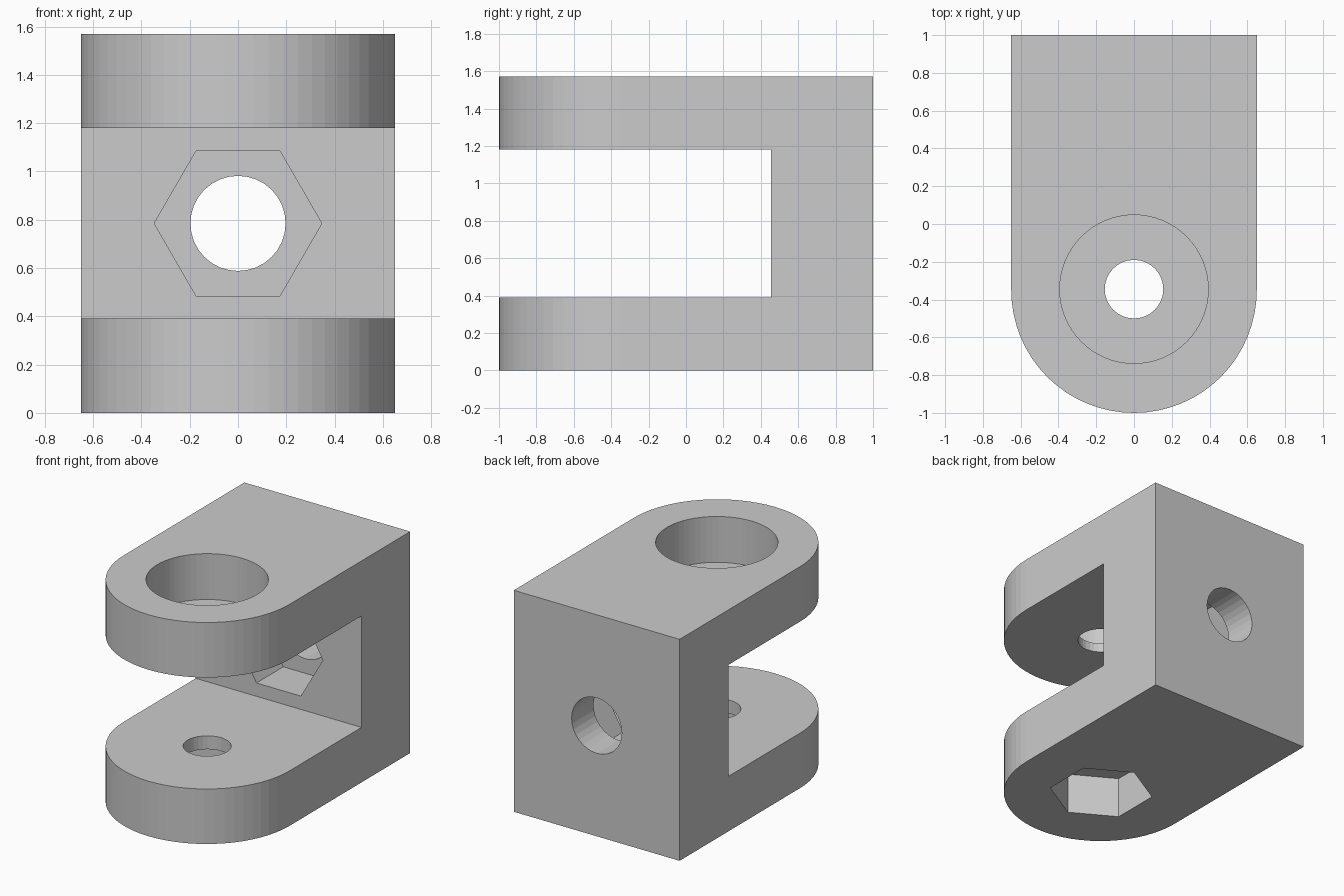
import bpy, bmesh
from math import pi, sin, cos, radians
from mathutils import Matrix, Vector

if "Cube" in bpy.data.objects:
    bpy.data.objects.remove(bpy.data.objects["Cube"])

W, H, R = 0.65, 1.57, 0.65        # half width, height, nose radius
PIVOT_Y = -0.345                  # axis of the vertical bolt
MID_Z = H / 2                     # axis of the horizontal bolt
SLOT_Z0, SLOT_Z1, SLOT_Y = 0.39, 1.18, 0.455


def make_object(name, bm):
    bmesh.ops.recalc_face_normals(bm, faces=bm.faces)
    mesh = bpy.data.meshes.new(name)
    bm.to_mesh(mesh)
    bm.free()
    obj = bpy.data.objects.new(name, mesh)
    bpy.context.collection.objects.link(obj)
    return obj


def prism(name, points, z0, z1):
    """Extrude an xy outline from z0 to z1."""
    bm = bmesh.new()
    face = bm.faces.new([bm.verts.new((x, y, z0)) for x, y in points])
    ext = bmesh.ops.extrude_face_region(bm, geom=[face])
    verts = [g for g in ext["geom"] if isinstance(g, bmesh.types.BMVert)]
    bmesh.ops.translate(bm, verts=verts, vec=(0, 0, z1 - z0))
    return make_object(name, bm)


def ring(r, n, cy=0.0, turn=0.0):
    return [(r * cos(turn + 2 * pi * i / n), cy + r * sin(turn + 2 * pi * i / n))
            for i in range(n)]


def cut(target, cutter):
    """Subtract the cutter, then remove it."""
    mod = target.modifiers.new("cut", "BOOLEAN")
    mod.operation, mod.solver, mod.object = "DIFFERENCE", "EXACT", cutter
    cutter.hide_render = True
    bpy.context.view_layer.objects.active = target
    bpy.ops.object.modifier_apply(modifier=mod.name)
    bpy.data.objects.remove(cutter, do_unlink=True)


def along_y(obj):
    """Turn a z prism so that its axis runs along +y at mid height."""
    obj.data.transform(Matrix.Translation((0, 0, MID_Z)) @ Matrix.Rotation(radians(-90), 4, "X"))
    return obj


# Block with a round nose
N = 32
nose = [(R * cos(pi + pi * i / N), PIVOT_Y - 0.005 + R * sin(pi + pi * i / N))
        for i in range(N + 1)]
clevis = prism("clevis_bracket", nose + [(W, 1), (-W, 1)], 0, H)

# Slot between the two arms
cut(clevis, prism("slot_cutter", [(-1, -1.5), (1, -1.5), (1, SLOT_Y), (-1, SLOT_Y)],
                  SLOT_Z0, SLOT_Z1))

# Vertical bolt: through hole, head counterbore on top, nut pocket below
cut(clevis, prism("bolt_hole_cutter", ring(0.155, 32, PIVOT_Y), -0.5, H + 0.5))
cut(clevis, prism("head_bore_cutter", ring(0.393, 64, PIVOT_Y), H - 0.325, H + 0.5))
cut(clevis, prism("lower_nut_cutter", ring(0.347, 6, PIVOT_Y, pi / 6), -0.5, 0.295))

# Horizontal bolt: hole through the back wall, nut pocket inside the slot
cut(clevis, along_y(prism("back_hole_cutter", ring(0.197, 32), 0.2, 1.5)))
cut(clevis, along_y(prism("back_nut_cutter", ring(0.347, 6), 0.2, SLOT_Y + 0.3)))
